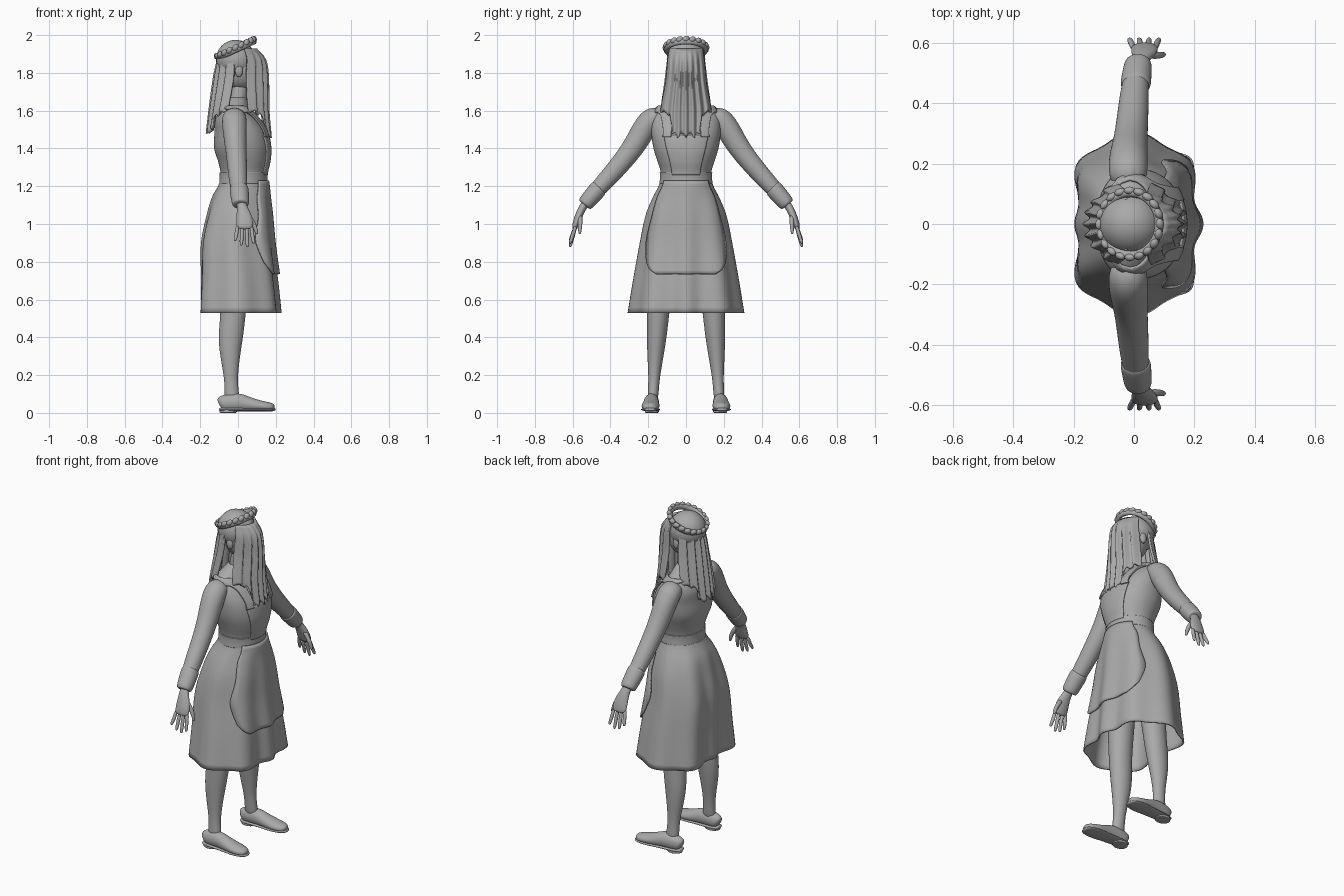
import bpy, bmesh, math
from mathutils import Vector, Matrix

if "Cube" in bpy.data.objects:
    bpy.data.objects.remove(bpy.data.objects["Cube"])

GREY = (0.4, 0.4, 0.4, 1)
mat = bpy.data.materials.new("plain grey")
mat.use_nodes = True
mat.diffuse_color = GREY
mat.node_tree.nodes["Principled BSDF"].inputs["Base Color"].default_value = GREY


def finish(name, bm, mirror=False, subsurf=0, thick=0):
    bmesh.ops.recalc_face_normals(bm, faces=bm.faces)
    mesh = bpy.data.meshes.new(name)
    bm.to_mesh(mesh)
    bm.free()
    mesh.materials.append(mat)
    mesh.shade_smooth()
    ob = bpy.data.objects.new(name, mesh)
    bpy.context.collection.objects.link(ob)
    if thick:
        ob.modifiers.new("thickness", "SOLIDIFY").thickness = thick
    if mirror:
        m = ob.modifiers.new("mirror", "MIRROR")
        m.use_axis = (False, True, False)
        m.use_mirror_merge = False
    if subsurf:
        m = ob.modifiers.new("smooth", "SUBSURF")
        m.levels = m.render_levels = subsurf
    return ob


def grid(bm, rows, closed=False):
    vs = [[bm.verts.new(p) for p in row] for row in rows]
    n = len(vs[0])
    for a, b in zip(vs, vs[1:]):
        for i in range(n if closed else n - 1):
            j = (i + 1) % n
            bm.faces.new((a[i], a[j], b[j], b[i]))
    return vs


def loft(name, rings, axis=(1, 0, 0), sides=14, mirror=True):
    """Tube through rings of (centre, radius along axis, radius across)."""
    pts = [Vector(r[0]) for r in rings]
    rows = []
    for i, (c, ra, rb) in enumerate(rings):
        t = (pts[min(i + 1, len(pts) - 1)] - pts[max(i - 1, 0)]).normalized()
        a = Vector(axis)
        a = (a - t * a.dot(t)).normalized()
        b = t.cross(a)
        rows.append([pts[i] + a * ra * math.cos(k * math.tau / sides)
                     + b * rb * math.sin(k * math.tau / sides) for k in range(sides)])
    bm = bmesh.new()
    vs = grid(bm, rows, True)
    bm.faces.new(vs[0])
    bm.faces.new(vs[-1])
    return finish(name, bm, mirror, 2)


def ball(name, centre, size, mirror=False, tilt=0):
    bm = bmesh.new()
    bmesh.ops.create_uvsphere(bm, u_segments=28, v_segments=18, radius=1)
    bmesh.ops.transform(bm, verts=bm.verts, matrix=Matrix.Translation(centre)
                        @ Matrix.Rotation(tilt, 4, "Y") @ Matrix.Diagonal((*size, 1)))
    return finish(name, bm, mirror)


def sample(table, z):
    """Smooth interpolation of a profile table by its first column."""
    i = max(k for k in range(len(table) - 1) if k == 0 or table[k][0] <= z)
    t = (z - table[i][0]) / (table[i + 1][0] - table[i][0])
    out = []
    for c in range(1, len(table[0])):
        p1, p2 = table[i][c], table[i + 1][c]
        h = table[i + 1][0] - table[i][0]

        def slope(k):
            lo, hi = table[max(k - 1, 0)], table[min(k + 1, len(table) - 1)]
            return (hi[c] - lo[c]) / (hi[0] - lo[0]) * h
        out.append((2*t**3 - 3*t*t + 1) * p1 + (t**3 - 2*t*t + t) * slope(i)
                   + (3*t*t - 2*t**3) * p2 + (t**3 - t*t) * slope(i + 1))
    return out


def surf(table, z, ang, off=0.0):
    cx, rx, ry, n, fold = sample(table, z)
    c, s = math.cos(ang), math.sin(ang)
    r = (abs(c / rx)**n + abs(s / ry)**n)**(-1 / n)
    r += off + fold * (math.cos(8 * ang) - 2.5 * max(0, -c)**6)
    return Vector((cx + r * c, r * s, z))


def body(name, table, z0, z1, off=0.0, thick=0):
    rows = [[surf(table, z0 + (z1 - z0) * i / 24, k * math.tau / 96, off)
             for k in range(96)] for i in range(25)]
    bm = bmesh.new()
    grid(bm, rows, True)
    return finish(name, bm, thick=thick)


def panel(name, table, z0, z1, left, right, off, mirror=False):
    """Cloth panel on the front of a body, its sides given as functions of z."""
    rows = []
    for i in range(25):
        z = z0 + (z1 - z0) * i / 24
        row = []
        for k in range(25):
            y = left(z) + (right(z) - left(z)) * k / 24
            ang = 0
            for _ in range(12):
                ang = math.atan2(y, surf(table, z, ang).x)
            row.append(surf(table, z, ang, off))
        rows.append(row)
    bm = bmesh.new()
    grid(bm, rows)
    return finish(name, bm, mirror, thick=0.009)


# Dress: height, centre x, half depth, half width, squareness, fold depth
skirt = [(0.53, 0, 0.217, 0.295, 2.5, 0.014), (0.7, -0.005, 0.207, 0.27, 2.4, 0.011),
         (0.9, -0.015, 0.193, 0.237, 2.3, 0.008), (1.05, -0.003, 0.17, 0.208, 2.2, 0.005),
         (1.15, 0.01, 0.148, 0.17, 2.1, 0.002), (1.2, 0.025, 0.13, 0.145, 2, 0),
         (1.25, 0.03, 0.118, 0.13, 2, 0)]
torso = [(1.2, 0.028, 0.122, 0.135, 2, 0), (1.27, 0.03, 0.122, 0.133, 2, 0),
         (1.33, 0.03, 0.135, 0.15, 2.1, 0), (1.4, 0.022, 0.148, 0.172, 2.2, 0),
         (1.48, 0.015, 0.14, 0.183, 2.2, 0), (1.55, -0.005, 0.118, 0.182, 2.2, 0),
         (1.6, -0.015, 0.085, 0.16, 2.1, 0), (1.64, -0.008, 0.06, 0.105, 2, 0),
         (1.67, 0, 0.045, 0.055, 2, 0)]
body("skirt", skirt, 0.53, 1.25, thick=0.008)
body("bodice", torso, 1.2, 1.67)
body("waistband", torso, 1.215, 1.272, 0.006, 0.008)


# Apron with rounded lower corners, bib and straps
def apron_side(z):
    d = max(0, 0.81 - z) / 0.08
    return 0.19 - 0.04 * max(0, z - 0.75) / 0.47 - 0.07 * (1 - math.sqrt(max(0, 1 - d * d)))


panel("apron", skirt, 0.735, 1.23, lambda z: -apron_side(z), apron_side, 0.014)
panel("apron_bib", torso, 1.26, 1.47, lambda z: -0.09 - 0.2 * (z - 1.26),
      lambda z: 0.09 + 0.2 * (z - 1.26), 0.007)
panel("apron_strap", torso, 1.46, 1.62, lambda z: 0.085 - 0.2 * (z - 1.46),
      lambda z: 0.132 - 0.2 * (z - 1.46), 0.007, True)

# Sleeves, cuffs and hands
loft("sleeve", [((-0.02, 0.12, 1.575), 0.055, 0.045), ((-0.02, 0.18, 1.565), 0.068, 0.066),
                ((-0.018, 0.225, 1.50), 0.066, 0.066), ((-0.012, 0.275, 1.41), 0.058, 0.06),
                ((-0.005, 0.345, 1.32), 0.054, 0.054), ((0, 0.42, 1.235), 0.05, 0.05),
                ((0.008, 0.49, 1.16), 0.043, 0.042), ((0.01, 0.53, 1.115), 0.036, 0.034)])
loft("cuff", [((0.005, 0.455, 1.195), 0.046, 0.044), ((0.005, 0.463, 1.188), 0.053, 0.05),
              ((0.01, 0.5, 1.145), 0.05, 0.047), ((0.014, 0.535, 1.105), 0.047, 0.044),
              ((0.014, 0.539, 1.1), 0.036, 0.034)])
loft("palm", [((0.015, 0.52, 1.125), 0.026, 0.022), ((0.022, 0.55, 1.085), 0.028, 0.021),
              ((0.032, 0.567, 1.045), 0.042, 0.021), ((0.036, 0.583, 1.0), 0.047, 0.019),
              ((0.035, 0.592, 0.97), 0.042, 0.014)])
for name, x, drop in (("little", -0.002, 0.075), ("ring", 0.022, 0.1),
                      ("middle", 0.046, 0.108), ("index", 0.07, 0.09)):
    tip = x + (x - 0.035) * 0.35
    loft(name + "_finger", [((x, 0.583, 0.995), 0.011, 0.011),
                            (((x + tip) / 2, 0.601, 0.98 - drop / 2), 0.011, 0.011),
                            ((tip, 0.612, 0.995 - drop), 0.01, 0.009),
                            ((tip, 0.615, 0.985 - drop), 0.005, 0.004)], sides=8)
loft("thumb", [((0.05, 0.56, 1.05), 0.015, 0.014), ((0.082, 0.56, 1.005), 0.014, 0.013),
               ((0.098, 0.562, 0.96), 0.011, 0.01), ((0.1, 0.564, 0.945), 0.005, 0.005)], sides=8)

# Legs and shoes
loft("leg", [((-0.02, 0.125, 0.95), 0.09, 0.08), ((-0.02, 0.135, 0.7), 0.078, 0.07),
             ((-0.025, 0.148, 0.52), 0.068, 0.06), ((-0.04, 0.155, 0.4), 0.068, 0.054),
             ((-0.042, 0.162, 0.3), 0.054, 0.044), ((-0.038, 0.168, 0.2), 0.038, 0.032),
             ((-0.035, 0.172, 0.13), 0.036, 0.029), ((-0.03, 0.178, 0.05), 0.045, 0.03)])
outline = [(-0.098, 0.02, 0.07), (-0.085, 0.034, 0.088), (-0.04, 0.04, 0.098), (0.01, 0.041, 0.1),
           (0.055, 0.044, 0.08), (0.11, 0.05, 0.062), (0.16, 0.046, 0.052), (0.195, 0.024, 0.042)]
loft("shoe", [((x, 0.183 + 0.04 * x, h / 2 + 0.006), w, h / 2) for x, w, h in outline], (0, 1, 0))
loft("shoe_sole", [((x * 1.03, 0.183 + 0.04 * x, 0.018), w * 1.08, 0.01) for x, w, h in outline],
     (0, 1, 0))
loft("shoe_heel", [((-0.052, 0.181, z), 0.047, 0.038) for z in (0, 0.002, 0.022, 0.024)])

# Neck, head and ears
loft("neck", [((-0.005, 0, 1.62), 0.055, 0.06), ((0.005, 0, 1.68), 0.043, 0.046),
              ((0.01, 0, 1.76), 0.045, 0.046)], mirror=False)
ball("head", (0.012, 0, 1.835), (0.096, 0.084, 0.125))
ball("hair_cap", (-0.012, 0, 1.87), (0.104, 0.102, 0.105), tilt=-0.43)
ball("ear", (0.005, 0.085, 1.81), (0.02, 0.014, 0.033), True)


# Long hair falling at the front and back in pleated locks
def curtain(name, sign, path, tip, step):
    rows = []
    for i in range(25):
        t = i / 24
        row = []
        for k in range(81):
            u = k / 40 - 1
            edge = min(1, max(0, (abs(u) - 0.52) / 0.12))
            low = tip + step * edge + 0.025 * abs(math.sin(u * 9))
            z = 1.93 + (low - 1.93) * t
            x, w, wrap = sample(path, -z)
            x += 0.009 * math.cos(u * 22) * min(1, 3 * t) - wrap * u * u
            row.append((sign * x, w * u, z))
        rows.append(row)
    bm = bmesh.new()
    grid(bm, rows)
    return finish(name, bm, thick=0.012)


curtain("front_hair", 1, [(-1.93, 0.1, 0.088, 0.06), (-1.87, 0.146, 0.098, 0.09),
                          (-1.75, 0.156, 0.11, 0.1), (-1.6, 0.158, 0.135, 0.09),
                          (-1.46, 0.17, 0.135, 0.06)], 1.455, 0.12)
curtain("back_hair", -1, [(-1.93, 0.085, 0.088, 0.06), (-1.87, 0.108, 0.1, 0.08),
                          (-1.75, 0.128, 0.115, 0.09), (-1.6, 0.148, 0.135, 0.08),
                          (-1.48, 0.162, 0.135, 0.06)], 1.48, 0.09)

# Tilted wreath: a band with a scalloped row of petals
bm = bmesh.new()
grid(bm, [[((0.103 + 0.014 * math.cos(b)) * math.cos(a), (0.103 + 0.014 * math.cos(b)) * math.sin(a),
            0.018 * math.sin(b)) for b in (k * math.tau / 10 for k in range(10))]
          for a in (i * math.tau / 48 for i in range(49))], True)
for i in range(20):
    a = i * math.tau / 20
    m = (Matrix.Rotation(a, 4, "Z") @ Matrix.Translation((0.111, 0, 0.01))
         @ Matrix.Rotation(0.5, 4, "X") @ Matrix.Diagonal((0.013, 0.02, 0.015, 1)))
    bmesh.ops.create_uvsphere(bm, u_segments=12, v_segments=8, radius=1, matrix=m)
bmesh.ops.transform(bm, verts=bm.verts, matrix=Matrix.Translation((-0.01, 0, 1.925))
                    @ Matrix.Rotation(-0.43, 4, "Y"))
finish("wreath", bm)
